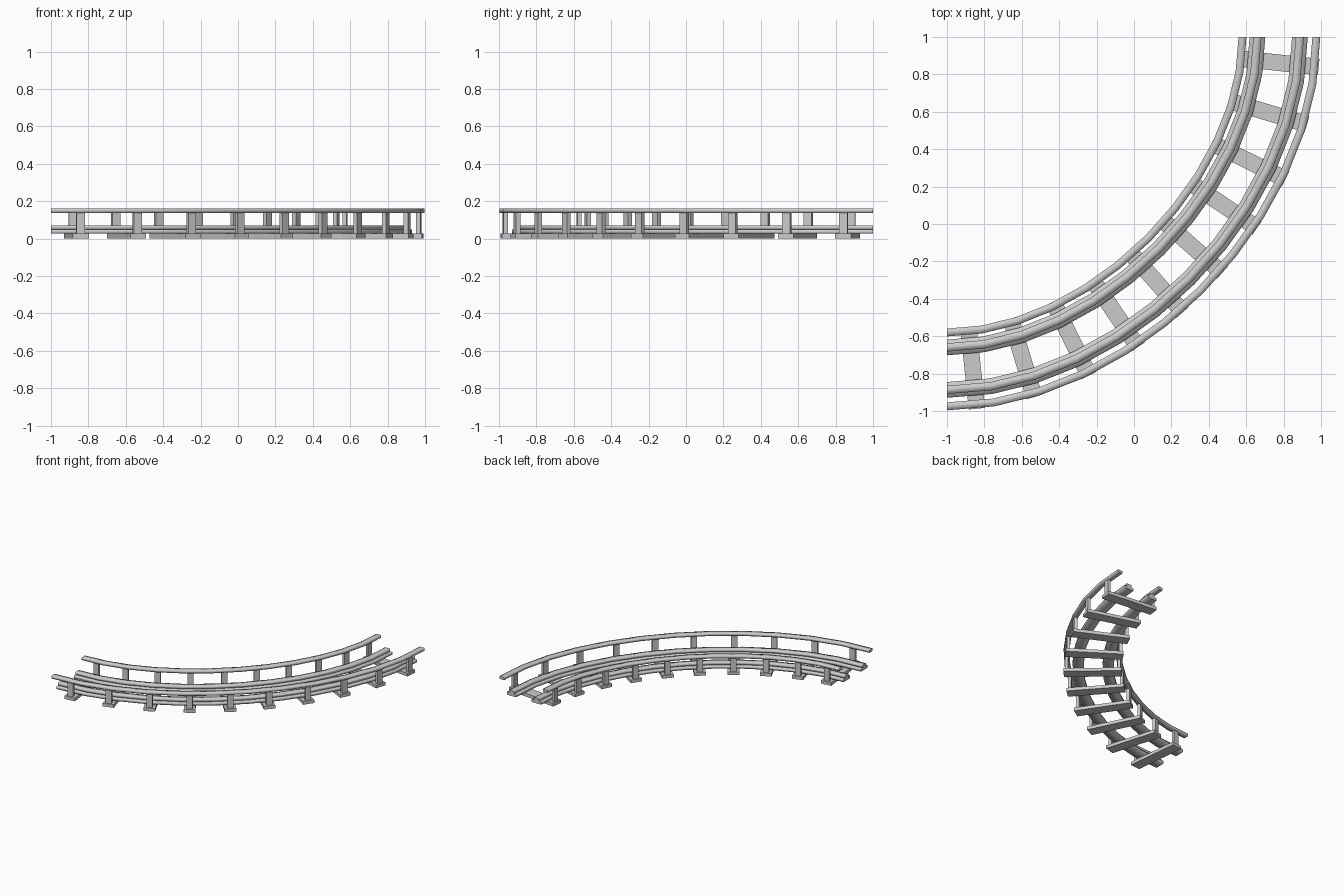
import bpy, bmesh, math

if "Cube" in bpy.data.objects:
    bpy.data.objects.remove(bpy.data.objects["Cube"])

R, K = 1.775, 0.49      # centre-line radius and handle length of the bend
SEGMENTS = 12
SLEEPERS = 10


def path(t):
    """Point and heading on the centre line, from (-1, 1-R) to (R-1, 1)."""
    def along(s):
        return 3 * s * (1 - s) ** 2 * K + 3 * s * s * (1 - s) + s ** 3

    def slope(s):
        return 3 * (1 - s) ** 2 * K + 6 * s * (1 - s) * (1 - K)
    return -1 + R * along(t), 1 - R * along(1 - t), math.atan2(slope(1 - t), slope(t))


def offset(t, d):
    """Point d outwards from the centre line."""
    x, y, h = path(t)
    return x + d * math.sin(h), y - d * math.cos(h)


def even_params(count):
    """Curve parameters evenly spaced by length, at cell middles."""
    n = 400
    pts = [path(i / n) for i in range(n + 1)]
    cum = [0.0]
    for p, q in zip(pts, pts[1:]):
        cum.append(cum[-1] + math.hypot(q[0] - p[0], q[1] - p[1]))
    goals = [(i + 0.5) / count * cum[-1] for i in range(count)]
    return [min(range(n + 1), key=lambda j: abs(cum[j] - g)) / n for g in goals]


def make_object(name, bm):
    bmesh.ops.recalc_face_normals(bm, faces=bm.faces)
    mesh = bpy.data.meshes.new(name)
    bm.to_mesh(mesh)
    bm.free()
    obj = bpy.data.objects.new(name, mesh)
    bpy.context.collection.objects.link(obj)
    return obj


def swept_bar(name, d0, d1, z0, z1):
    """Soft-shaded rectangular bar swept round the bend."""
    bm = bmesh.new()
    rings = []
    for i in range(SEGMENTS + 1):
        rings.append([bm.verts.new((*offset(i / SEGMENTS, d), z))
                      for d, z in ((d0, z0), (d1, z0), (d1, z1), (d0, z1))])
    for a, b in zip(rings, rings[1:]):
        for k in range(4):
            bm.faces.new((a[k], a[(k + 1) % 4], b[(k + 1) % 4], b[k])).smooth = True
    bm.faces.new(rings[0])
    bm.faces.new(rings[-1][::-1])
    return make_object(name, bm)


def box(name, t, d0, d1, width, z0, z1):
    """Box placed across the bend."""
    bm = bmesh.new()
    bmesh.ops.create_cube(bm, size=1)
    bmesh.ops.scale(bm, vec=(d1 - d0, width, z1 - z0), verts=bm.verts)
    obj = make_object(name, bm)
    obj.location = (*offset(t, (d0 + d1) / 2), (z0 + z1) / 2)
    obj.rotation_euler.z = path(t)[2] - math.pi / 2
    return obj


# running rails: wide foot with a narrower head
for side, d in (("inner", -0.115), ("outer", 0.112)):
    swept_bar(side + "_rail_foot", d - 0.042, d + 0.042, 0.026, 0.048)
    swept_bar(side + "_rail_head", d - 0.022, d + 0.022, 0.048, 0.07)

# guard rails on both sides
for side, d in (("inner", -0.195), ("outer", 0.2)):
    swept_bar(side + "_guard_rail", d - 0.021, d + 0.021, 0.138, 0.16)

# sleepers and guard rail posts
for t in even_params(SLEEPERS):
    box("sleeper", t, -0.217, 0.221, 0.088, 0.0, 0.026)
    for side, d in (("inner", -0.197), ("outer", 0.199)):
        box(side + "_post", t, d - 0.012, d + 0.012, 0.045, 0.026, 0.138)
